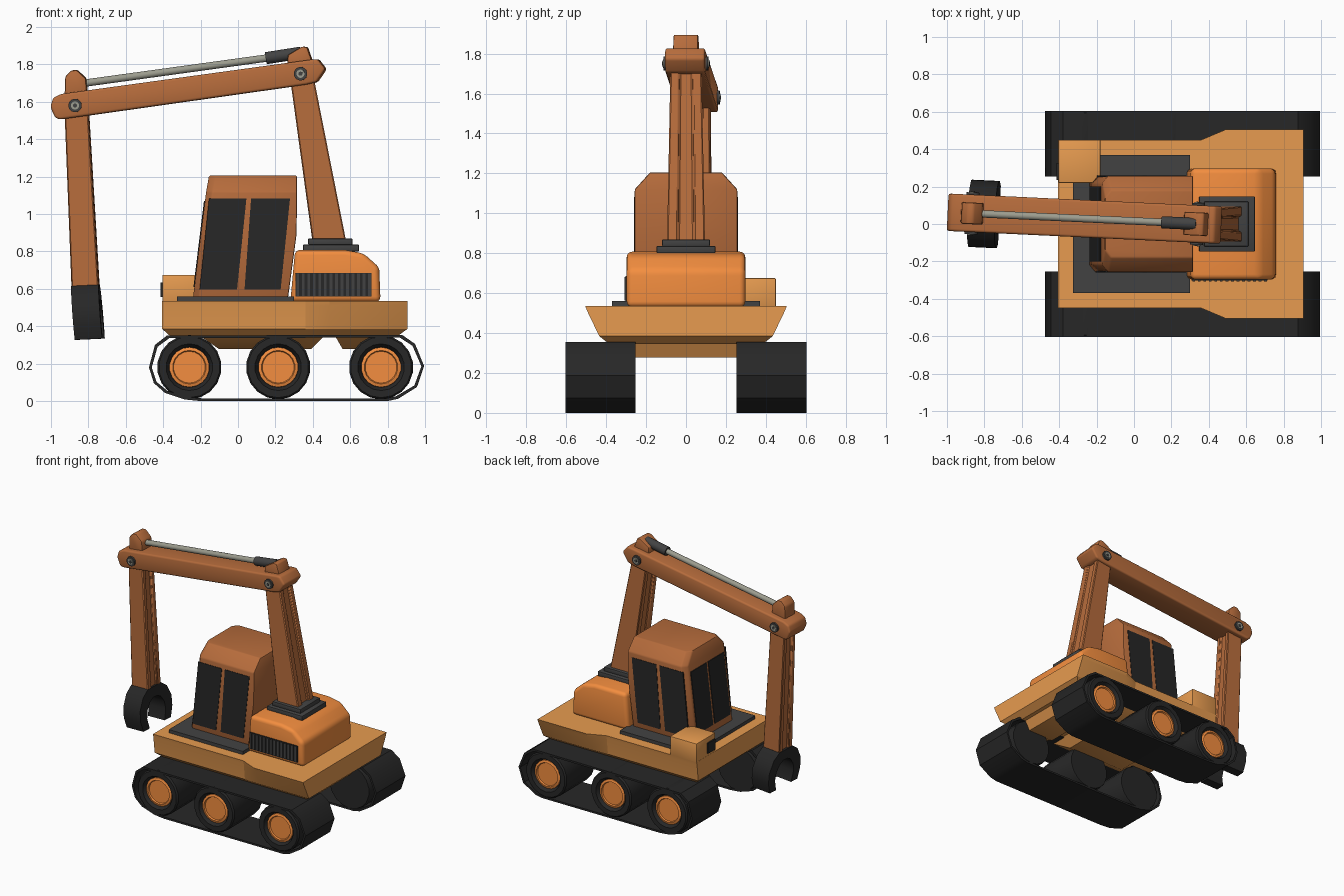
import bpy, bmesh, math
from mathutils import Vector, Matrix

if "Cube" in bpy.data.objects:
    bpy.data.objects.remove(bpy.data.objects["Cube"])


def material(name, rgb):
    m = bpy.data.materials.new(name)
    m.diffuse_color = (*rgb, 1)
    m.use_nodes = True
    m.node_tree.nodes["Principled BSDF"].inputs["Base Color"].default_value = m.diffuse_color
    return m


YELLOW = material("chassis_amber", (0.80, 0.33, 0.08))
ORANGE = material("hood_orange", (0.90, 0.27, 0.05))
RUST = material("arm_rust", (0.47, 0.15, 0.045))
BLACK = material("rubber_black", (0.02, 0.02, 0.02))
GREY = material("dark_grey", (0.055, 0.055, 0.055))
STEEL = material("steel", (0.33, 0.33, 0.27))


def finish(name, bm, mat, bevel=0.0, segs=2, smooth=35):
    bmesh.ops.recalc_face_normals(bm, faces=bm.faces)
    if bevel:
        edges = [e for e in bm.edges if e.calc_face_angle(0) > math.radians(20)]
        bmesh.ops.bevel(bm, geom=edges, offset=bevel, segments=segs, profile=0.5,
                        affect='EDGES', clamp_overlap=True)
    me = bpy.data.meshes.new(name)
    bm.to_mesh(me)
    bm.free()
    me.materials.append(mat)
    ob = bpy.data.objects.new(name, me)
    bpy.context.collection.objects.link(ob)
    bpy.ops.object.select_all(action='DESELECT')
    ob.select_set(True)
    bpy.context.view_layer.objects.active = ob
    bpy.ops.object.shade_smooth_by_angle(angle=math.radians(smooth))
    return ob


def loft(name, loops, mat, bevel=0.0, segs=2, smooth=35, closed=False):
    """Skin matching point loops; cap the ends, or join last to first."""
    bm = bmesh.new()
    rows = [[bm.verts.new(p) for p in lp] for lp in loops]
    pairs = list(zip(rows, rows[1:])) + ([(rows[-1], rows[0])] if closed else [])
    n = len(rows[0])
    for a, b in pairs:
        for i in range(n):
            j = (i + 1) % n
            bm.faces.new((a[i], a[j], b[j], b[i]))
    if not closed:
        bm.faces.new(rows[0])
        bm.faces.new(rows[-1])
    return finish(name, bm, mat, bevel, segs, smooth)


def prism(name, pts, y0, y1, mat, bevel=0.0, segs=2):
    """Extrude an x-z profile along y."""
    return loft(name, [[(x, y, z) for x, z in pts] for y in (y0, y1)], mat, bevel, segs)


def box(name, x0, x1, y0, y1, z0, z1, mat, bevel=0.0):
    return prism(name, [(x0, z0), (x1, z0), (x1, z1), (x0, z1)], y0, y1, mat, bevel)


def rod(name, a, b, r, mat, n=16):
    a, b = Vector(a), Vector(b)
    q = (b - a).to_track_quat('Z', 'Y')
    ring = [q @ Vector((r * math.cos(t), r * math.sin(t), 0))
            for t in (2 * math.pi * (i + .5) / n for i in range(n))]
    return loft(name, [[c + p for p in ring] for c in (a, b)], mat)


def outline(half, z):
    """Mirror a half outline in y to a closed loop."""
    return [(x, y, z) for x, y in half] + [(x, -y, z) for x, y in reversed(half)]


# Tracks: thin bands around three wheels per side
BAND = [(-.476, .18), (-.444, .30), (-.38, .35), (.877, .354), (.947, .305), (.995, .187),
        (.957, .075), (.856, .012), (.8, 0), (-.2, 0), (-.283, .008), (-.39, .043), (-.45, .096)]
inner = [(.26 + (x - .26) * .98, .177 + (z - .177) * .92) for x, z in BAND]
for s, side in ((-1, "front"), (1, "back")):
    ya, yb = s * .253, s * .605
    loft(side + "_track", [[(x, ya, z) for x, z in BAND], [(x, yb, z) for x, z in BAND],
                           [(x, yb, z) for x, z in inner], [(x, ya, z) for x, z in inner]],
         BLACK, closed=True)
    for k, cx in enumerate((-.26, .215, .765)):
        def ring(r, y):
            return [(cx + r * math.cos(t), y, .181 + r * math.sin(t))
                    for t in (math.pi * (i + .5) / 9 for i in range(18))]
        loft(f"{side}_wheel_{k}", [ring(.168, ya), ring(.172, ya + s * .01), ring(.172, yb - s * .012),
                                  ring(.163, yb), ring(.125, yb), ring(.108, yb - s * .03)], BLACK)
        loft(f"{side}_hub_{k}", [ring(.107, yb - s * .05), ring(.107, yb - s * .02),
                                 ring(.09, yb - s * .015), ring(.085, yb - s * .025)], ORANGE)

# Chassis hull, belly blocks and front locker with lamp
loft("chassis", [outline([(-.405, .45), (.36, .45), (.49, .505), (.905, .505)], .535),
                 outline([(-.405, .445), (.36, .445), (.49, .495), (.905, .495)], .51),
                 outline([(-.405, .43), (.36, .43), (.49, .435), (.905, .435)], .385),
                 outline([(-.36, .385), (.36, .385), (.49, .385), (.85, .385)], .345)],
     YELLOW, smooth=15)
for name, t0, t1, b0, b1 in (("belly_left", -.2, .46, -.1, .39), ("belly_right", .52, .82, .56, .78)):
    loft(name, [outline([(t0, .385), (t1, .385)], .346), outline([(b0, .26), (b1, .26)], .277)], YELLOW)
box("locker", -.404, -.18, .22, .45, .53, .675, YELLOW, .005)
box("locker_lamp", -.414, -.39, .235, .325, .555, .635, BLACK)

# Cab with platform and windows
box("cab_platform", -.327, .30, -.37, .37, .53, .56, GREY)


def cab_loop(x0, x1, y, z, c=.04):
    return outline([(x0, y - c), (x0 + c * .8, y), (x1, y)], z)


loft("cab", [cab_loop(-.24, .268, .257, .555), cab_loop(-.199, .313, .257, .89),
             cab_loop(-.17, .316, .257, 1.12), cab_loop(-.155, .316, .18, 1.205)],
     RUST, .008, 2, 30)
for s, side in ((-1, "front"), (1, "back")):
    for k, (a, b, c, d) in enumerate(((-.205, -.005, .045, -.155), (.035, .228, .278, .07))):
        prism(f"{side}_cab_window_{k}", [(a, .597), (b, .597), (c, 1.083), (d, 1.083)],
              s * .25, s * .26, BLACK)


def nose(z):
    return -.24 + (z - .555) * .1225


for k, (y0, y1) in enumerate(((-.2, -.01), (.01, .2))):
    loft(f"windscreen_{k}", [[(nose(z) + dx, y, z) for dx, y in
                              ((-.005, y0), (-.005, y1), (.02, y1), (.02, y0))]
                             for z in (.61, 1.07)], BLACK)

# Engine hood with slatted grille
prism("engine_hood", [(.28, .53), (.305, .808), (.57, .808), (.67, .79), (.755, .715), (.762, .53)],
      -.297, .297, ORANGE, .028, 4)
box("grille", .307, .715, -.302, -.28, .558, .685, BLACK)
for i in range(14):
    x = .312 + i * .0295
    box(f"grille_slat_{i}", x, x + .015, -.308, -.295, .562, .681, GREY)

# Turntable plates
box("turntable_lower", .348, .646, -.147, .147, .80, .836, GREY, .004)
box("turntable_upper", .375, .612, -.12, .12, .836, .868, GREY, .004)

# Mast: channel-section column
SECTION = [(-1, -1), (1, -1), (1, -.45), (.8, -.4), (.8, .4), (1, .45),
           (1, 1), (-1, 1), (-1, .45), (-.8, .4), (-.8, -.4), (-1, -.45)]


def channel(x0, x1, hy, z):
    return [((x0 + x1) / 2 + u * (x1 - x0) / 2, v * hy, z) for u, v in SECTION]


loft("mast", [channel(.397, .577, .095, .86), channel(.278, .405, .078, 1.73)], RUST, .006, 1)

# Upper arm assembly, modelled straight and then swung slightly sideways
arm = []
arm.append(prism("boom", [(-1.0, 1.572), (-.975, 1.515), (-.95, 1.505), (.37, 1.692), (.425, 1.705),
                          (.472, 1.775), (.43, 1.828), (.40, 1.826), (-.94, 1.642), (-.985, 1.622)],
                 -.1, .1, RUST, .014, 3))
for name, x, z in (("mast_pin", .34, 1.75), ("stick_pin", -.867, 1.58)):
    arm.append(rod(name, (x, -.112, z), (x, .112, z), .036, GREY))
    arm.append(rod(name + "_ring", (x, -.116, z), (x, .116, z), .022, STEEL))
    arm.append(rod(name + "_core", (x, -.119, z), (x, .119, z), .011, GREY))
arm.append(prism("stick_bracket", [(-.927, 1.6), (-.922, 1.735), (-.89, 1.768), (-.86, 1.77),
                                   (-.812, 1.725), (-.803, 1.62)], -.058, .058, RUST, .01))
arm.append(prism("mast_bracket", [(.265, 1.78), (.27, 1.85), (.345, 1.895), (.372, 1.893), (.405, 1.80)],
                 -.062, .062, RUST, .008))
arm.append(rod("piston_rod", (-.84, 0, 1.697), (.2, 0, 1.84), .02, STEEL))
arm.append(rod("piston_sleeve", (.15, 0, 1.833), (.335, 0, 1.862), .033, GREY))
arm.append(loft("stick", [channel(-.888, -.743, .075, .61), channel(-.926, -.80, .065, 1.56)],
                RUST, .006, 1))

# Grab claw: arched profile in y-z, leaning with the stick
half = [(.075, .618), (.135, .575), (.178, .49), (.18, .41), (.155, .33), (.085, .33),
        (.105, .41), (.095, .47), (.06, .52), (.02, .54)]
claw = half + [(-y, z) for y, z in reversed(half)]
arm.append(loft("grab_claw", [[(x + (.618 - z) * .08, y, z + dz) for y, z in claw]
                              for x, dz in ((-.89, -.003), (-.743, .004))], BLACK))
pivot = Matrix.Translation((.34, .01, 0))
swing = pivot @ Matrix.Rotation(-.047, 4, 'Z') @ pivot.inverted()
for ob in arm:
    ob.data.transform(swing)
